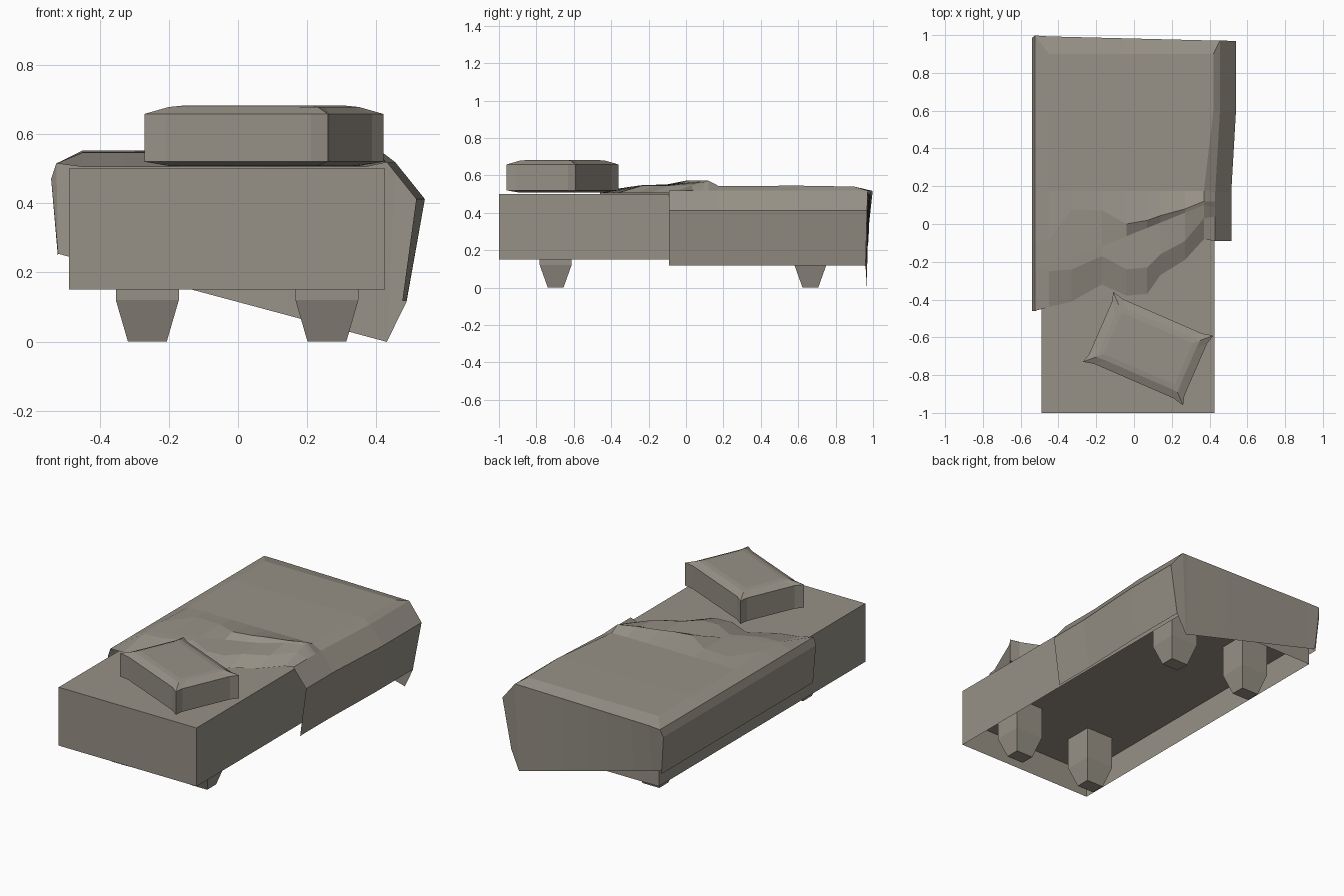
import bpy, bmesh, math
from mathutils import Matrix, Vector

if "Cube" in bpy.data.objects:
    bpy.data.objects.remove(bpy.data.objects["Cube"])

mat = bpy.data.materials.new("warm grey")
mat.diffuse_color = (0.31, 0.284, 0.24, 1)
mat.use_nodes = True
mat.node_tree.nodes["Principled BSDF"].inputs["Base Color"].default_value = mat.diffuse_color


def make(name, verts, faces):
    me = bpy.data.meshes.new(name)
    me.from_pydata(verts, [], faces)
    me.materials.append(mat)
    ob = bpy.data.objects.new(name, me)
    bpy.context.collection.objects.link(ob)
    return ob


def loft(name, rings, cap_start=True, cap_end=True):
    """Join closed rings (counter-clockwise, rising) into a solid."""
    n = len(rings[0])
    verts = [p for r in rings for p in r]
    faces = [(k * n + i, k * n + (i + 1) % n, (k + 1) * n + (i + 1) % n, (k + 1) * n + i)
             for k in range(len(rings) - 1) for i in range(n)]
    if cap_start:
        faces.append(tuple(reversed(range(n))))
    if cap_end:
        faces.append(tuple(range(len(verts) - n, len(verts))))
    return make(name, verts, faces)


def rect(cx, cy, hx, hy, z):
    return [(cx - hx, cy - hy, z), (cx + hx, cy - hy, z),
            (cx + hx, cy + hy, z), (cx - hx, cy + hy, z)]


# Bed base: box open underneath, with a recessed underside deck
loft("bed_base", [rect(-0.032, -0.022, 0.457, 0.978, z) for z in (0.15, 0.5)], cap_start=False)
make("underside_deck", rect(-0.032, -0.022, 0.457, 0.978, 0.31), [(3, 2, 1, 0)])

# Tapered legs
for lx in (-0.262, 0.257):
    for ly in (-0.697, 0.665):
        loft("leg", [rect(lx, ly, 0.056, 0.042, 0), rect(lx, ly, 0.091, 0.085, 0.12),
                     rect(lx, ly, 0.091, 0.085, 0.31)], cap_end=False)


# Pillow: pinched corners, bevelled top and bottom
def pillow_ring(hx, hy, pinch, z):
    rot = Matrix.Rotation(math.radians(-23.5), 3, 'Z')
    a, b = hx - 0.06, hy - 0.05
    pts = [(-hx, -hy), (-a, -hy + pinch), (a, -hy + pinch), (hx, -hy),
           (hx - pinch, -b), (hx - pinch, b), (hx, hy), (a, hy - pinch),
           (-a, hy - pinch), (-hx, hy), (-hx + pinch, b), (-hx + pinch, -b)]
    return [rot @ Vector((x, y, 0)) + Vector((0.075, -0.66, z)) for x, y in pts]


loft("pillow", [pillow_ring(0.235, 0.15, 0.003, 0.508), pillow_ring(0.289, 0.2015, 0.014, 0.52),
                pillow_ring(0.289, 0.2015, 0.014, 0.658), pillow_ring(0.235, 0.15, 0.003, 0.678),
                pillow_ring(0.205, 0.12, 0.0, 0.682)])

# Blanket top columns: x, wavy front edge y, sheet edge y, distance from fold to crest
top = [(-0.45, -0.44, -0.25, 0.15), (-0.33, -0.41, -0.24, 0.26), (-0.17, -0.32, -0.17, 0.19),
       (-0.04, -0.38, -0.24, 0.065), (0.07, -0.37, -0.23, 0.04), (0.14, -0.27, -0.16, 0.037),
       (0.27, -0.19, -0.09, 0.02), (0.37, -0.08, 0.03, 0.02)]


def side(x_front, x_back, z, ys):
    """Column of the draped side at a constant height."""
    return [(x_front + (x_back - x_front) * (y > 0.5), y, z) for y in ys]


left_y = (-0.46, -0.25, -0.24, -0.1, 0.17, 0.6)
right_y = (-0.09, 0.04, 0.09, 0.12, 0.17, 0.6)
cols = [side(-0.52, -0.52, 0.24, left_y + (0.975,)),
        side(-0.54, -0.54, 0.47, left_y + (0.985,)),
        side(-0.525, -0.525, 0.515, left_y + (0.998,))]
for x, y0, y1, gap in top:
    fold = -0.25 + 0.35 * (x + 0.5) / 0.87
    crest = 0.572 if x > -0.1 else 0.552
    xb = x + (0.05 if x > 0.3 else 0)
    cols.append([(x, y0, 0.505), (x, y1, 0.546), (x, fold, 0.548 if x < 0.2 else 0.565),
                 (x, fold + gap, crest), (x, 0.175, 0.543), (xb, 0.6, 0.545),
                 (xb, 0.9, 0.54)])
cols += [side(0.43, 0.455, 0.518, right_y + (0.972,)),
         side(0.515, 0.54, 0.412, right_y + (0.968,)),
         side(0.475, 0.487, 0.118, right_y + (0.95,))]

# Rear rim and hanging rear flap, lower towards the right
for i, c in enumerate(cols):
    x, y, z = c[-1]
    if 3 <= i <= 10:
        c.append((x, 0.995 - 0.025 * (x + 0.53), 0.518))
    else:
        c.append((x, y, z))
    fx = max(-0.52, min(0.43, x))
    bottom = (fx, 0.967, 0.254 - 0.268 * (fx + 0.52))
    c.append((0.487, 0.96, 0.115) if i >= 12 else bottom)

n = len(cols[0])
verts = [p for c in cols for p in c]
faces = [(i * n + j, (i + 1) * n + j, (i + 1) * n + j + 1, i * n + j + 1)
         for i in range(len(cols) - 1) for j in range(n - 1)]
blanket = make("blanket", verts, faces)

# Merge doubled points
bm = bmesh.new()
bm.from_mesh(blanket.data)
bmesh.ops.remove_doubles(bm, verts=bm.verts, dist=0.0005)
bmesh.ops.dissolve_degenerate(bm, edges=bm.edges, dist=0.0005)
bm.to_mesh(blanket.data)
bm.free()
